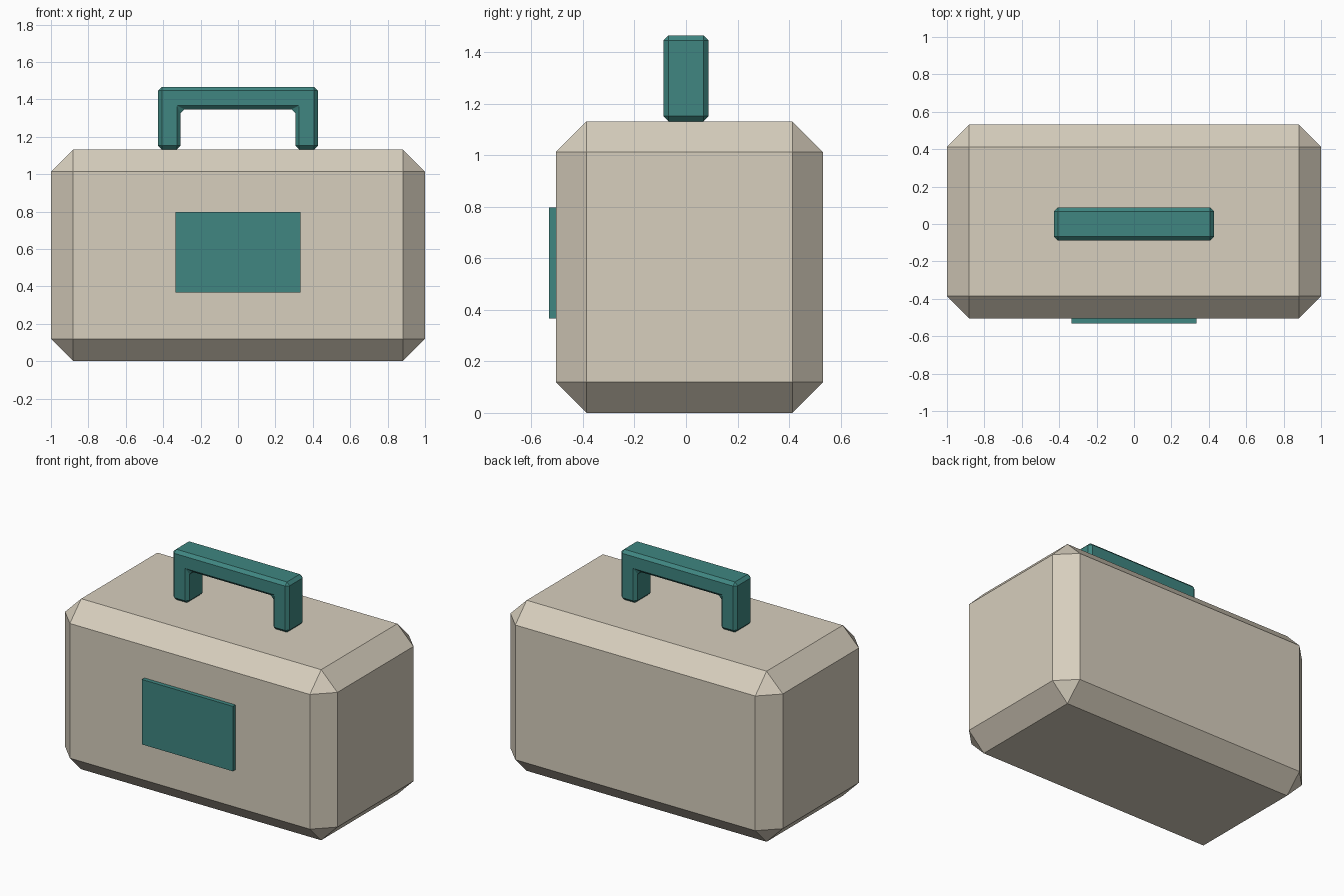
import bpy
import bmesh

if "Cube" in bpy.data.objects:
    bpy.data.objects.remove(bpy.data.objects["Cube"])


def material(name, color):
    mat = bpy.data.materials.new(name)
    mat.diffuse_color = (*color, 1)
    mat.use_nodes = True
    mat.node_tree.nodes["Principled BSDF"].inputs["Base Color"].default_value = mat.diffuse_color
    return mat


def prism(name, profile, y0, y1, mat, bevel=0):
    """Extrude an x-z profile along y and chamfer its edges."""
    bm = bmesh.new()
    face = bm.faces.new([bm.verts.new((x, y0, z)) for x, z in profile])
    ext = bmesh.ops.extrude_face_region(bm, geom=[face])
    verts = [v for v in ext["geom"] if isinstance(v, bmesh.types.BMVert)]
    bmesh.ops.translate(bm, verts=verts, vec=(0, y1 - y0, 0))
    bmesh.ops.recalc_face_normals(bm, faces=bm.faces)
    mesh = bpy.data.meshes.new(name)
    bm.to_mesh(mesh)
    bm.free()
    mesh.materials.append(mat)
    obj = bpy.data.objects.new(name, mesh)
    bpy.context.collection.objects.link(obj)
    if bevel:
        mod = obj.modifiers.new("chamfer", "BEVEL")
        mod.width = bevel
        mod.segments = 1
        mod.limit_method = "ANGLE"
    return obj


def rect(x, z0, z1):
    return [(-x, z0), (x, z0), (x, z1), (-x, z1)]


cream = material("cream", (0.68, 0.62, 0.51))
teal = material("teal", (0.05, 0.24, 0.22))

# Chamfered case
prism("case_body", rect(1.0, 0, 1.132), -0.505, 0.532, cream, 0.119)

# Plate on the front, set slightly into the case
prism("front_plate", rect(0.334, 0.367, 0.798), -0.532, -0.49, teal)

# U-shaped carrying handle standing on the lid
half = [(0.307, 1.347), (0.307, 1.132), (0.427, 1.132), (0.427, 1.466)]
outline = half + [(-x, z) for x, z in reversed(half)]
prism("carry_handle", outline, -0.088, 0.088, teal, 0.02)
